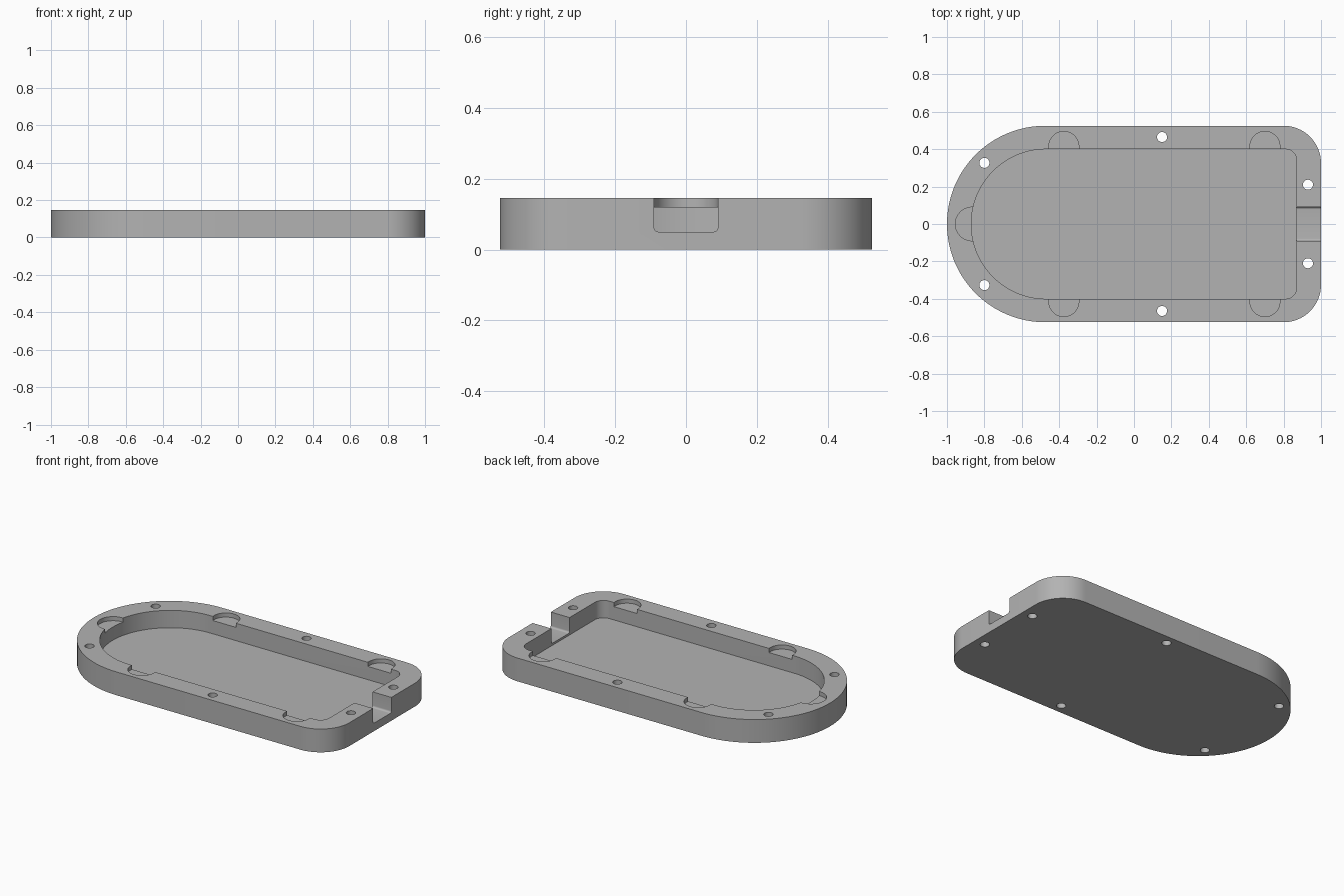
import bpy, bmesh, math

if "Cube" in bpy.data.objects:
    bpy.data.objects.remove(bpy.data.objects["Cube"], do_unlink=True)

HEIGHT, FLOOR, LEDGE, TOP = 0.146, 0.037, 0.12, 0.2

grey = bpy.data.materials.new("plain grey")
grey.use_nodes = True
grey.diffuse_color = (0.45, 0.45, 0.45, 1)
grey.node_tree.nodes["Principled BSDF"].inputs["Base Color"].default_value = grey.diffuse_color


def arc(cx, cy, r, start, end, steps):
    angles = [math.radians(start + (end - start) * i / steps) for i in range(steps + 1)]
    return [(cx + r * math.cos(a), cy + r * math.sin(a)) for a in angles]


def prism(name, outline, z0, z1):
    """Extrude a closed outline from z0 up to z1."""
    bm = bmesh.new()
    base = bm.faces.new([bm.verts.new((x, y, z0)) for x, y in outline])
    grown = bmesh.ops.extrude_face_region(bm, geom=[base])["geom"]
    bmesh.ops.translate(bm, vec=(0, 0, z1 - z0),
                        verts=[v for v in grown if isinstance(v, bmesh.types.BMVert)])
    bmesh.ops.recalc_face_normals(bm, faces=bm.faces)
    mesh = bpy.data.meshes.new(name)
    bm.to_mesh(mesh)
    bm.free()
    mesh.materials.append(grey)
    obj = bpy.data.objects.new(name, mesh)
    bpy.context.collection.objects.link(obj)
    return obj


def tray_outline(end_x, half_y, corner):
    """Half-round left end, rounded corners on the right end."""
    return (arc(half_y - end_x, 0, half_y, 90, 270, 64)
            + arc(end_x - corner, corner - half_y, corner, -90, 0, 20)
            + arc(end_x - corner, half_y - corner, corner, 0, 90, 20))


# Solid tray body and the pocket inside it
tray = prism("tray", tray_outline(1, 0.525, 0.2), 0, HEIGHT)
cutters = [prism("pocket_cutter", tray_outline(0.87, 0.4, 0.06), FLOOR, TOP)]

# Shallow finger ledges along the sides and at the round end
for x in (-0.375, 0.7):
    for side in (-1, 1):
        half = arc(x, 0.415, 0.08, 0, 180, 32) + [(x - 0.08, 0.35), (x + 0.08, 0.35)]
        cutters.append(prism("ledge_cutter", [(px, py * side) for px, py in half], LEDGE, TOP))
end = arc(-0.865, 0, 0.09, 90, 270, 32) + [(-0.8, -0.09), (-0.8, 0.09)]
cutters.append(prism("end_ledge_cutter", end, LEDGE, TOP))

# Through holes for screws
for x, y in ((-0.8, 0.327), (0.15, 0.465), (0.93, 0.21)):
    for side in (-1, 1):
        cutters.append(prism("hole_cutter", arc(x, y * side, 0.027, 0, 345, 23), -0.1, TOP))

# Cable notch through the flat end, with rounded lower corners
profile = (arc(-0.078, 0.062, 0.012, 180, 270, 6) + arc(0.078, 0.062, 0.012, 270, 360, 6)
           + [(0.09, TOP), (-0.09, TOP)])
notch = prism("notch_cutter", profile, 0.83, 1.1)
for v in notch.data.vertices:
    v.co = (v.co.z, v.co.x, v.co.y)
cutters.append(notch)

# Cut everything out of the body
bpy.context.view_layer.objects.active = tray
for cutter in cutters:
    cutter.hide_render = True
    mod = tray.modifiers.new(cutter.name, "BOOLEAN")
    mod.operation = "DIFFERENCE"
    mod.solver = "EXACT"
    mod.object = cutter
    bpy.ops.object.modifier_apply(modifier=mod.name)
    bpy.data.objects.remove(cutter, do_unlink=True)

bpy.ops.object.select_all(action="DESELECT")
tray.select_set(True)
bpy.ops.object.shade_smooth_by_angle(angle=math.radians(30))
